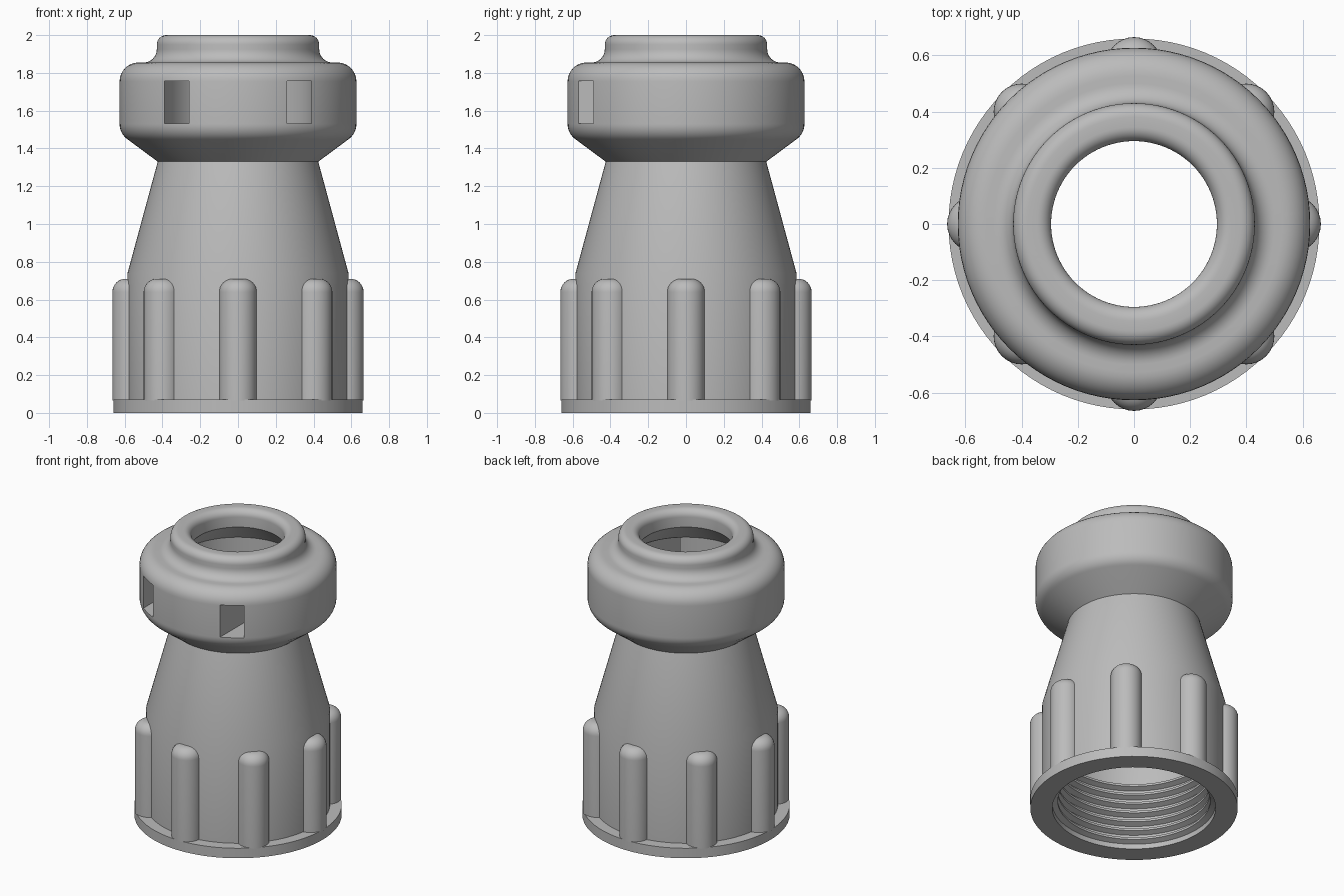
import bpy, bmesh, math
from mathutils import Matrix, Vector

if "Cube" in bpy.data.objects:
    bpy.data.objects.remove(bpy.data.objects["Cube"], do_unlink=True)

grey = bpy.data.materials.new("plain grey")
grey.use_nodes = True
grey.diffuse_color = (0.5, 0.5, 0.5, 1)
grey.node_tree.nodes["Principled BSDF"].inputs["Base Color"].default_value = (0.5, 0.5, 0.5, 1)


def add_object(name, bm):
    bmesh.ops.recalc_face_normals(bm, faces=bm.faces)
    mesh = bpy.data.meshes.new(name)
    bm.to_mesh(mesh)
    bm.free()
    mesh.materials.append(grey)
    obj = bpy.data.objects.new(name, mesh)
    bpy.context.collection.objects.link(obj)
    return obj


def smooth(obj):
    bpy.ops.object.select_all(action='DESELECT')
    obj.select_set(True)
    bpy.context.view_layer.objects.active = obj
    bpy.ops.object.shade_smooth_by_angle(angle=math.radians(32))


def arc(cx, cz, rx, rz, start, end, steps=8):
    """Points of an elliptical arc in the radius/height plane."""
    angles = [math.radians(start + (end - start) * i / steps) for i in range(steps + 1)]
    return [(cx + rx * math.cos(a), cz + rz * math.sin(a)) for a in angles]


# Outer wall: flange, straight skirt, cone, collar and rounded lip
profile = [(0.66, 0), (0.66, 0.07), (0.585, 0.07), (0.585, 0.74), (0.425, 1.33)]
profile += arc(0.527, 1.53, 0.1, 0.1, -55, 0)
profile += arc(0.527, 1.755, 0.1, 0.1, 0, 90)
profile += arc(0.5, 1.925, 0.07, 0.07, -90, -180)
profile += arc(0.38, 1.95, 0.05, 0.05, 0, 90)
profile += arc(0.345, 1.95, 0.05, 0.05, 90, 180)

# Inner wall: undercut lip, hollow collar, throat, bore and thread ridges
profile += [(0.295, 1.88), (0.4, 1.76), (0.4, 1.46), (0.345, 1.4), (0.345, 1.33), (0.5, 0.74)]
pitch = 0.065
for i in reversed(range(7)):
    z = 0.03 + i * pitch
    profile += [(0.52, z + 0.05), (0.485, z + 0.035), (0.485, z + 0.02), (0.52, z + 0.005)]
profile.append((0.52, 0))

bm = bmesh.new()
ring = [bm.verts.new((r, 0, z)) for r, z in profile]
edges = [bm.edges.new((a, b)) for a, b in zip(ring, ring[1:] + ring[:1])]
bmesh.ops.spin(bm, geom=ring + edges, axis=(0, 0, 1), cent=(0, 0, 0),
               angle=math.tau, steps=96, use_merge=True)
bmesh.ops.remove_doubles(bm, verts=bm.verts, dist=0.0001)
body = add_object("fitting_body", bm)

# Two slots through the front of the collar
bm = bmesh.new()
for side in (-1, 1):
    box = Matrix.Translation((side * 0.325, -0.4, 1.645)) @ Matrix.Diagonal((0.13, 0.62, 0.226, 1))
    bmesh.ops.create_cube(bm, size=1, matrix=box)
cutter = add_object("slot_cutter", bm)
cutter.hide_render = True
cut = body.modifiers.new("slots", 'BOOLEAN')
cut.operation = 'DIFFERENCE'
cut.solver = 'EXACT'
cut.object = cutter
bpy.context.view_layer.objects.active = body
bpy.ops.object.modifier_apply(modifier=cut.name)
bpy.data.objects.remove(cutter, do_unlink=True)
smooth(body)

# Eight domed grip ribs around the skirt
bm = bmesh.new()
outline = [(0.1, 0.065)] + arc(0.03, 0.64, 0.07, 0.07, 0, 90) + [(0, 0.71)]
verts = [bm.verts.new((r, 0, z)) for r, z in outline]
edges = [bm.edges.new(pair) for pair in zip(verts, verts[1:])]
bmesh.ops.spin(bm, geom=verts + edges, axis=(0, 0, 1), cent=(0, 0, 0),
               angle=math.tau, steps=32, use_merge=True)
bmesh.ops.remove_doubles(bm, verts=bm.verts, dist=0.0001)
bmesh.ops.translate(bm, vec=(0.565, 0, 0), verts=bm.verts)
# Keep only the part that stands out of the skirt wall
bmesh.ops.bisect_plane(bm, geom=bm.verts[:] + bm.edges[:] + bm.faces[:],
                       plane_co=(0.545, 0, 0), plane_no=(1, 0, 0), clear_inner=True)
rib = add_object("grip_rib", bm)
smooth(rib)
for i in range(1, 8):
    copy = rib.copy()
    copy.name = f"grip_rib_{i + 1}"
    copy.rotation_euler.z = i * math.tau / 8
    bpy.context.collection.objects.link(copy)
